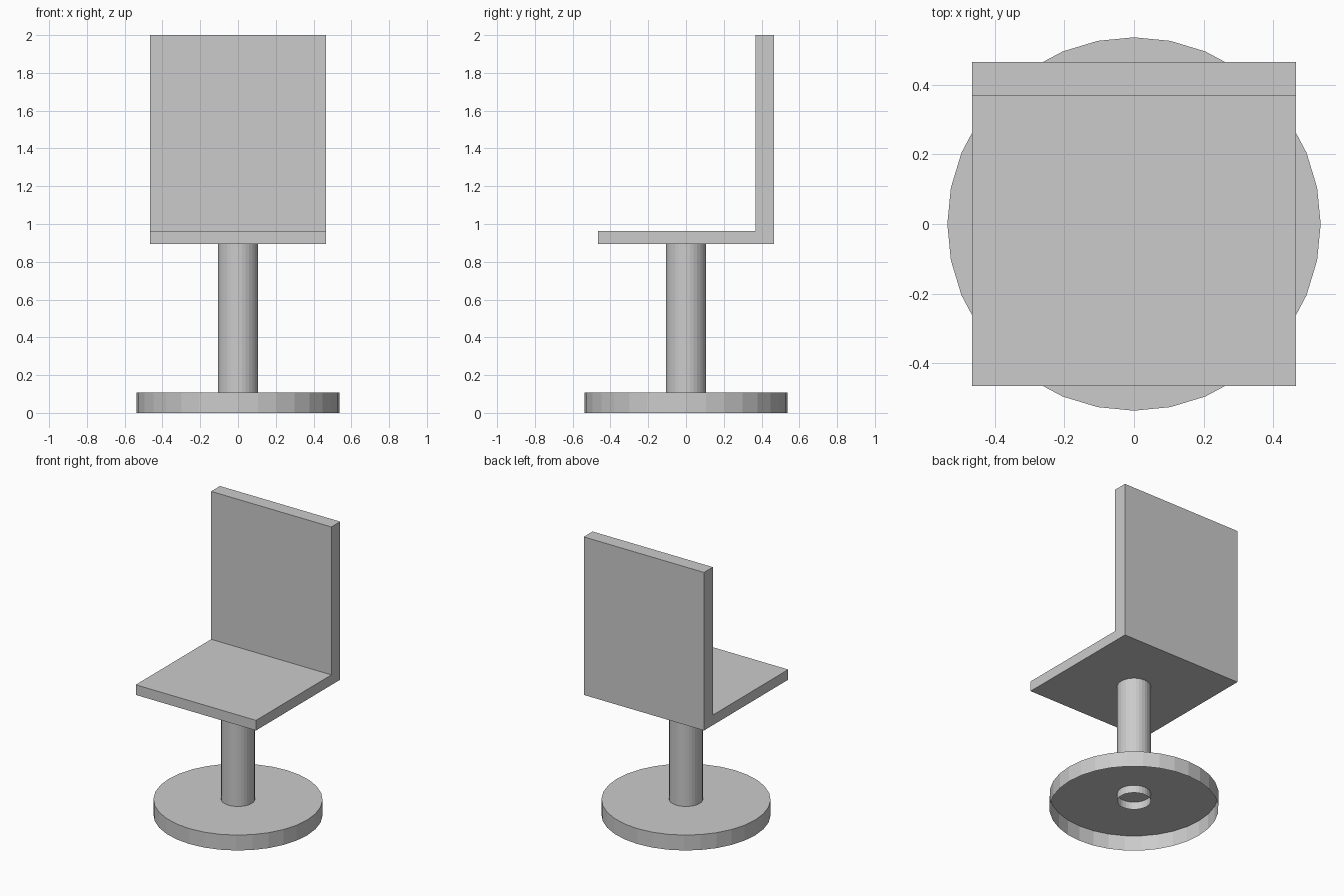
import bpy
import bmesh
from mathutils import Matrix

cube = bpy.data.objects.get("Cube")
if cube:
    bpy.data.objects.remove(cube, do_unlink=True)

SIDES = 32
GREY = (0.6, 0.6, 0.6, 1.0)

grey = bpy.data.materials.new("plain grey")
grey.use_nodes = True
grey.diffuse_color = GREY
grey.node_tree.nodes["Principled BSDF"].inputs["Base Color"].default_value = GREY


def add_object(name, bm):
    mesh = bpy.data.meshes.new(name)
    bm.to_mesh(mesh)
    bm.free()
    mesh.materials.append(grey)
    obj = bpy.data.objects.new(name, mesh)
    bpy.context.collection.objects.link(obj)
    return obj


def open_cylinder(name, radius, bottom, top):
    """Flat-sided cylinder closed at the top and open underneath."""
    bm = bmesh.new()
    bmesh.ops.create_cone(
        bm, cap_ends=True, segments=SIDES, radius1=radius, radius2=radius,
        depth=top - bottom, matrix=Matrix.Translation((0, 0, (top + bottom) / 2)))
    bm.normal_update()
    under = [f for f in bm.faces if f.normal.z < -0.9]
    bmesh.ops.delete(bm, geom=under, context='FACES_ONLY')
    return add_object(name, bm)


def extruded_profile(name, profile, half_width):
    """Sweep a (y, z) outline across the width."""
    bm = bmesh.new()
    face = bm.faces.new([bm.verts.new((-half_width, y, z)) for y, z in profile])
    swept = bmesh.ops.extrude_face_region(bm, geom=[face], use_keep_orig=True)
    verts = [v for v in swept["geom"] if isinstance(v, bmesh.types.BMVert)]
    bmesh.ops.translate(bm, verts=verts, vec=(2 * half_width, 0, 0))
    bmesh.ops.recalc_face_normals(bm, faces=bm.faces)
    return add_object(name, bm)


# Round foot, hollow underneath
open_cylinder("base", 0.537, 0.0, 0.108)

# Central column, reaching partway down into the foot
pole = open_cylinder("pole", 0.107, 0.054, 0.91)

# Seat and backrest as one L-shaped board
HALF = 0.466
UNDERSIDE, SEAT_TOP, BACK_FRONT = 0.893, 0.964, 0.368
extruded_profile("seat_and_back", [
    (-HALF, UNDERSIDE), (HALF, UNDERSIDE), (HALF, 2.0),
    (BACK_FRONT, 2.0), (BACK_FRONT, SEAT_TOP), (-HALF, SEAT_TOP)], HALF)
